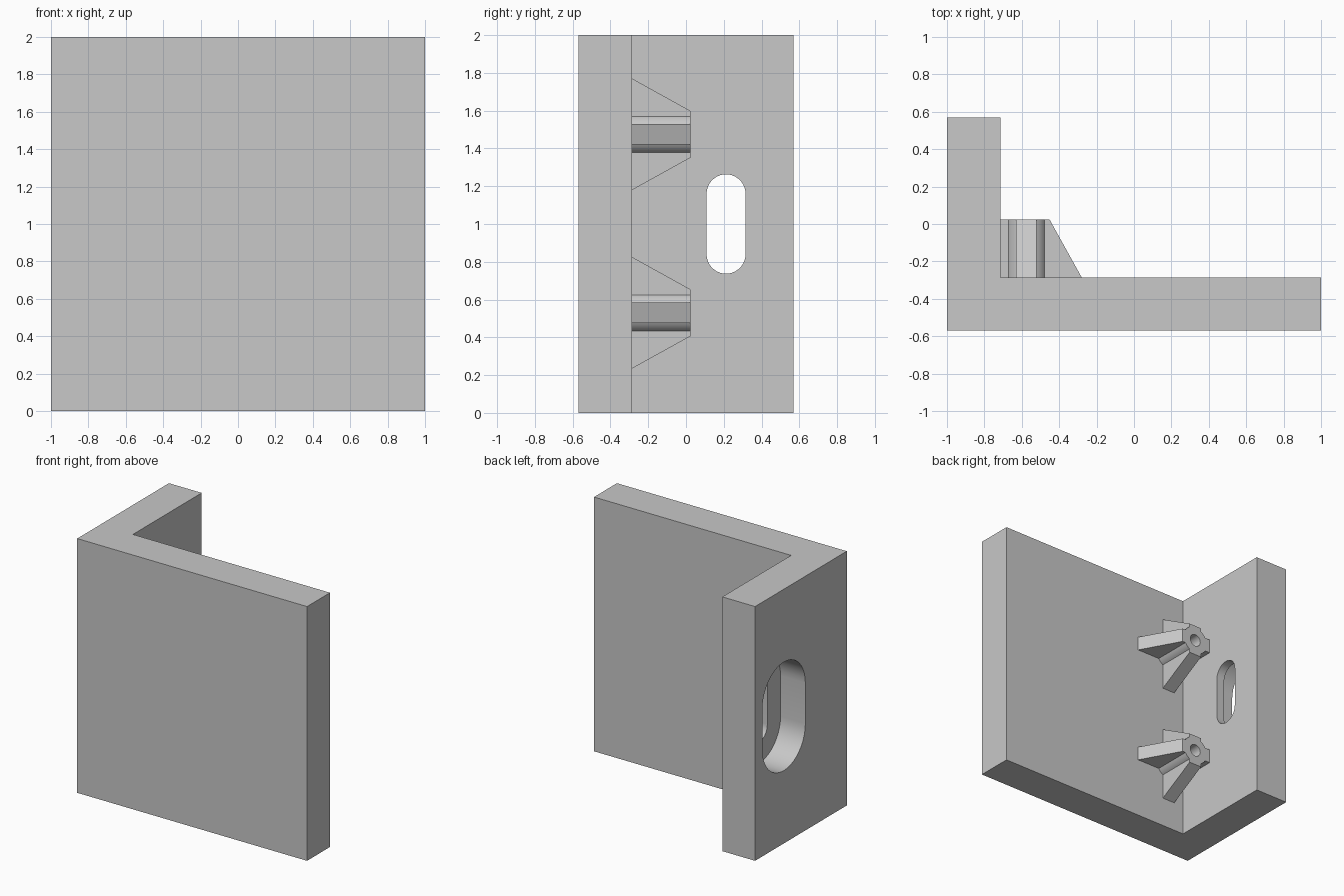
import bpy, bmesh, math

if "Cube" in bpy.data.objects:
    bpy.data.objects.remove(bpy.data.objects["Cube"])

WALL_IN = -0.715     # inner face of the side wall (x)
PLATE_IN = -0.285    # inner face of the front plate (y)
BOSS_X, BOSS_TOP = -0.575, 0.025

grey = bpy.data.materials.new("plain grey")
grey.diffuse_color = (0.58, 0.58, 0.58, 1)
grey.use_nodes = True
grey.node_tree.nodes["Principled BSDF"].inputs["Base Color"].default_value = grey.diffuse_color


def loft(name, start, end):
    """Solid between two matching closed outlines."""
    bm = bmesh.new()
    a = [bm.verts.new(p) for p in start]
    b = [bm.verts.new(p) for p in end]
    n = len(a)
    bm.faces.new(a)
    bm.faces.new(b[::-1])
    for i in range(n):
        j = (i + 1) % n
        bm.faces.new((a[j], a[i], b[i], b[j]))
    bmesh.ops.recalc_face_normals(bm, faces=bm.faces)
    mesh = bpy.data.meshes.new(name)
    bm.to_mesh(mesh)
    bm.free()
    obj = bpy.data.objects.new(name, mesh)
    bpy.context.collection.objects.link(obj)
    mesh.materials.append(grey)
    return obj


def cut(obj, cutter):
    """Subtract the cutter, then remove it."""
    mod = obj.modifiers.new("cut", 'BOOLEAN')
    mod.operation, mod.solver, mod.object = 'DIFFERENCE', 'EXACT', cutter
    cutter.hide_render = True
    bpy.ops.object.select_all(action='DESELECT')
    bpy.context.view_layer.objects.active = obj
    obj.select_set(True)
    bpy.ops.object.modifier_apply(modifier=mod.name)
    bpy.data.objects.remove(cutter)


def smooth(obj):
    bpy.ops.object.select_all(action='DESELECT')
    bpy.context.view_layer.objects.active = obj
    obj.select_set(True)
    bpy.ops.object.shade_smooth_by_angle(angle=math.radians(25))


def slot(x0, x1, r, half=0.16, cy=0.212, cz=1.0, steps=20):
    """Upright rounded slot running along x."""
    pts = []
    for side in (0, 1):
        for i in range(steps + 1):
            t = math.pi * (side + i / steps)
            pts.append((cy + r * math.cos(t),
                        cz + (half, -half)[side] + r * math.sin(t)))
    return loft("slot_cutter", [(x0, y, z) for y, z in pts],
                [(x1, y, z) for y, z in pts])


# Angle bracket: front plate and side wall, with a stepped slot
outline = [(-1, -0.57), (1, -0.57), (1, PLATE_IN),
           (WALL_IN, PLATE_IN), (WALL_IN, 0.57), (-1, 0.57)]
bracket = loft("angle_bracket", [(x, y, 0) for x, y in outline],
               [(x, y, 2) for x, y in outline])
cut(bracket, slot(-1.1, -0.784, 0.267))   # wide outer recess
cut(bracket, slot(-0.85, -0.6, 0.103))    # narrow through slot
smooth(bracket)


def boss_outline(y, cz, reach, r=0.11, half_w=0.055):
    """Round boss with four ribs; the left rib ends on the side wall."""
    pts = []
    a0 = math.asin(half_w / r)
    for q in range(4):
        d = BOSS_X - WALL_IN if q == 2 else reach
        local = [(d, -half_w), (d, half_w)]
        for i in range(7):
            t = a0 + (math.pi / 2 - 2 * a0) * i / 6
            local.append((r * math.cos(t), r * math.sin(t)))
        c, s = ((1, 0), (0, 1), (-1, 0), (0, -1))[q]
        pts += [(BOSS_X + u * c - v * s, y, cz + u * s + v * c) for u, v in local]
    return pts


# Two ribbed screw bosses in the inner corner
for name, cz in (("lower_boss", 0.53), ("upper_boss", 1.475)):
    boss = loft(name, boss_outline(PLATE_IN, cz, 0.295),
                boss_outline(BOSS_TOP, cz, 0.123))
    ring = [(BOSS_X + 0.048 * math.cos(math.tau * i / 32),
             cz + 0.048 * math.sin(math.tau * i / 32)) for i in range(32)]
    cut(boss, loft("hole_cutter", [(x, PLATE_IN - 0.1, z) for x, z in ring],
                   [(x, BOSS_TOP + 0.1, z) for x, z in ring]))
    smooth(boss)
